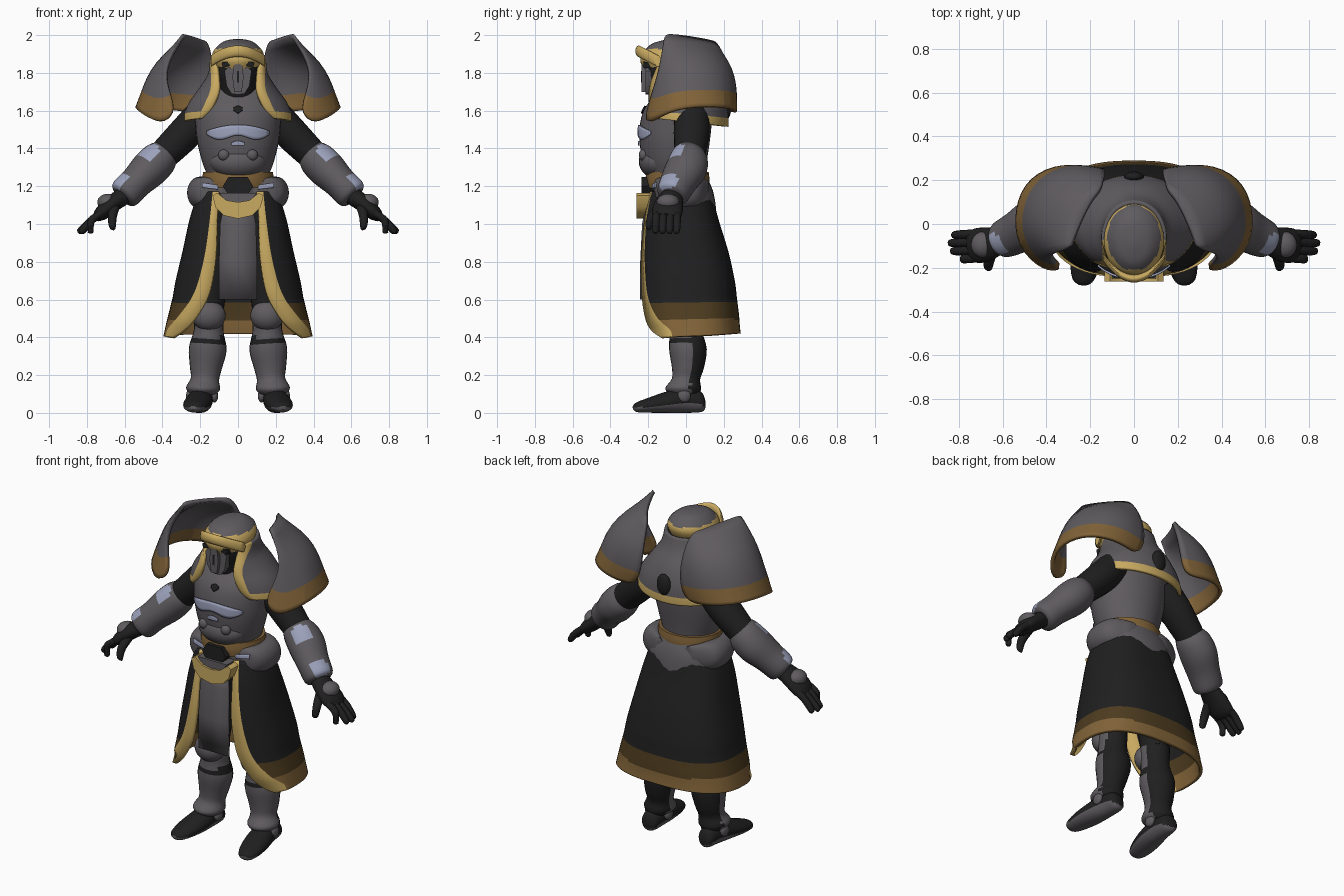
import bpy, bmesh, math
from mathutils import Vector
from mathutils.bvhtree import BVHTree

if "Cube" in bpy.data.objects:
    bpy.data.objects.remove(bpy.data.objects["Cube"], do_unlink=True)

COLOURS = {"grey_armour": (.115, .106, .115), "black_cloth": (.014, .014, .014),
           "bright_gold": (.58, .40, .12), "bronze": (.22, .125, .04),
           "dark_bronze": (.075, .045, .014), "pale_steel": (.33, .36, .50)}
MATS = {}
for key, rgb in COLOURS.items():
    m = bpy.data.materials.new(key)
    m.use_nodes = True
    m.diffuse_color = (*rgb, 1)
    m.node_tree.nodes["Principled BSDF"].inputs["Base Color"].default_value = (*rgb, 1)
    MATS[key] = m
GREY, BLACK, GOLD, BRONZE, DARK, STEEL = COLOURS


def make(name, bm, mat, mirror=False, solid=0, subsurf=0):
    """Finish a bmesh; mat is a colour name or a rule (centre, normal) -> name."""
    if solid == 0:
        bmesh.ops.recalc_face_normals(bm, faces=bm.faces)
    bm.normal_update()
    me = bpy.data.meshes.new(name)
    used = []
    for f in bm.faces:
        c = mat if isinstance(mat, str) else mat(f.calc_center_median(), f.normal)
        if c not in used:
            used.append(c)
            me.materials.append(MATS[c])
        f.material_index = used.index(c)
    bm.to_mesh(me)
    bm.free()
    me.shade_smooth()
    me.set_sharp_from_angle(angle=math.radians(40))
    ob = bpy.data.objects.new(name, me)
    bpy.context.collection.objects.link(ob)
    if mirror:
        ob.modifiers.new("mirror", "MIRROR")
    if subsurf:
        ob.modifiers.new("round", "SUBSURF").levels = subsurf
        ob.modifiers["round"].render_levels = subsurf
    if solid:
        s = ob.modifiers.new("thickness", "SOLIDIFY")
        s.thickness, s.offset = solid, 0
    return ob


def grid(rows, closed=False):
    bm = bmesh.new()
    vs = [[bm.verts.new(p) for p in r] for r in rows]
    n = len(vs[0])
    for a, b in zip(vs, vs[1:]):
        for i in range(n if closed else n - 1):
            j = (i + 1) % n
            bm.faces.new((a[i], a[j], b[j], b[i]))
    if closed:
        bm.faces.new(vs[0])
        bm.faces.new(vs[-1])
    return bm


def spline(pts, steps):
    """Smooth interpolation of any-length tuples."""
    out = []
    for i in range(len(pts) - 1):
        a, b, c, d = pts[max(i - 1, 0)], pts[i], pts[i + 1], pts[min(i + 2, len(pts) - 1)]
        for k in range(steps):
            t = k / steps
            out.append([q + .5 * t * (r - p + t * (2 * p - 5 * q + 4 * r - s + t * (3 * (q - r) + s - p)))
                        for p, q, r, s in zip(a, b, c, d)])
    return out + [list(pts[-1])]


def tube(name, pts, mat, ref=(1, 0, 0), sides=24, steps=4, **kw):
    """Loft of ellipses; each point is x, y, z, radius along ref, other radius."""
    d = (Vector(pts[-1][:3]) - Vector(pts[0][:3])).normalized()
    u = Vector(ref)
    u = (u - d * u.dot(d)).normalized()
    w = d.cross(u)
    rows = [[Vector(p[:3]) + u * p[3] * math.cos(a) + w * p[4] * math.sin(a)
             for a in (math.tau * i / sides for i in range(sides))]
            for p in spline(pts, steps)]
    return make(name, grid(rows, True), mat, **kw)


def shell(name, rows, mat, power=1.0, cols=20, steps=4):
    """Front-opening wrap; row is z, rx, ry, cy, half opening, trim width, rear lift."""
    out = []
    for z, rx, ry, cy, gap, trim, lift in spline(rows, steps):
        def ang(x):
            return -math.acos(min(x / rx, .995) ** (1 / power))
        a0, a1 = ang(gap), ang(gap + trim)
        line = []
        for t in [a0] + [a1 + (math.pi / 2 - a1) * i / cols for i in range(cols + 1)]:
            s = math.sin(t)
            line.append((rx * abs(math.cos(t)) ** power,
                         cy + math.copysign(ry * abs(s) ** power, s), z + lift * (s + 1) / 2))
        out.append(line)
    bm = grid(out)
    bm.faces.ensure_lookup_table()
    trims = {tuple(round(c, 4) for c in bm.faces[i].calc_center_median())
             for i in range(0, len(bm.faces), cols + 1)}
    make(name, bm, lambda c, n: GOLD if tuple(round(k, 4) for k in c) in trims else mat(c, n),
         mirror=True, solid=.02)


def ball(name, loc, size, mat, **kw):
    bm = bmesh.new()
    bmesh.ops.create_uvsphere(bm, u_segments=24, v_segments=14, radius=1)
    for v in bm.verts:
        v.co = Vector([a * b for a, b in zip(v.co, size)]) + Vector(loc)
    make(name, bm, mat, **kw)


def plate(name, outline, y0, y1, mat):
    """Extruded half outline of (x, z) reflected to both sides."""
    pts = outline + [(-x, z) for x, z in reversed(outline) if x > 0]
    bm = bmesh.new()
    a, b = ([bm.verts.new((x, y, z)) for x, z in pts] for y in (y0, y1))
    bm.faces.new(a)
    bm.faces.new(b)
    for i in range(len(a)):
        j = (i + 1) % len(a)
        bm.faces.new((a[i], a[j], b[j], b[i]))
    make(name, bm, mat)


def patch(name, base, x0, x1, low, high, mat, mirror=False):
    """Thin plate laid on the front of the base object."""
    tree = BVHTree.FromPolygons([v.co for v in base.data.vertices],
                                [p.vertices[:] for p in base.data.polygons])
    rows = []
    for k in range(5):
        line = []
        for i in range(17):
            x = x0 + (x1 - x0) * i / 16
            z = low(x) + (high(x) - low(x)) * k / 4
            hit = tree.ray_cast(Vector((x, -2, z)), Vector((0, 1, 0)))[0]
            if hit is None:
                hit = tree.find_nearest(Vector((x, -.2, z)))[0]
            line.append((x, hit.y - .005, z))
        rows.append(line)
    make(name, grid(rows), mat, mirror=mirror, solid=.009)


# Torso
torso = tube("torso", [(0, -.04, 1.13, .17, .13), (0, -.05, 1.25, .165, .15), (0, -.06, 1.33, .19, .17),
                       (0, -.06, 1.43, .215, .185), (0, -.055, 1.52, .225, .19), (0, -.04, 1.61, .23, .18),
                       (0, -.02, 1.69, .19, .14), (0, -.04, 1.75, .1, .09)], GREY, sides=40)
patch("chest_plate", torso, -.165, .165, lambda x: 1.455 + .015 * math.cos(x * 30) + .6 * x * x,
      lambda x: 1.525 - 1.2 * x * x, STEEL)
patch("sternum_plate", torso, -.035, .035, lambda x: 1.415, lambda x: 1.44 - 9 * x * x, STEEL)
patch("chest_gem", torso, -.024, .024, lambda x: 1.585 + abs(x) * .7, lambda x: 1.625 - abs(x) * .4, BLACK)
ball("abdomen", (0, -.15, 1.33), (.15, .10, .09), GREY)
ball("abdomen_knobs", (.075, -.225, 1.365), (.03, .025, .03), GREY, mirror=True)

# Belt, hips and waist front
tube("belt", [(0, -.045, 1.19, .19, .165), (0, -.045, 1.23, .19, .17), (0, -.045, 1.275, .185, .165)], BRONZE)
hips = tube("hip_plates", [(.11, -.17, 1.17, .03, .05), (.16, -.14, 1.17, .07, .075), (.20, -.05, 1.165, .068, .085),
                           (.18, .06, 1.17, .07, .08), (.10, .12, 1.18, .03, .05)], GREY, mirror=True)
patch("hip_edges", hips, .105, .19, lambda x: 1.17 + .12 * x, lambda x: 1.19 + .15 * x, STEEL, mirror=True)
tube("rear_plate", [(0, -.02, 1.22, .17, .13), (0, .02, 1.12, .225, .135), (0, .065, 1.03, .17, .105),
                    (0, .09, .99, .09, .075)], GREY)
plate("buckle", [(0, 1.25), (.05, 1.25), (.08, 1.20), (.05, 1.155), (0, 1.145)], -.235, -.15, BLACK)
plate("waist_crescent", [(0, 1.115), (.06, 1.125), (.11, 1.165), (.135, 1.15), (.12, 1.09), (.075, 1.045),
                         (0, 1.028)], -.262, -.19, GOLD)
plate("waist_guard", [(0, 1.165), (.10, 1.165), (.06, 1.115), (0, 1.105)], -.25, -.17, GREY)


# Robe skirt with gold front edges and a banded hem
def robe_colour(c, n):
    if c.z < .455 and c.y < -.09:
        return GOLD
    return BRONZE if c.z < .495 else DARK if c.z < .585 else BLACK


shell("robe_skirt", [(1.17, .20, .16, -.035, .10, .03, 0), (1.03, .245, .19, -.03, .11, .035, 0),
                     (.85, .285, .225, -.01, .115, .055, 0), (.70, .32, .243, .005, .135, .07, 0),
                     (.60, .338, .25, .01, .165, .08, .005), (.50, .362, .256, .015, .225, .09, .015),
                     (.44, .375, .258, .017, .28, .08, .022), (.39, .385, .26, .02, .345, .03, .03)],
      robe_colour, power=.78, cols=24, steps=5)
tabard = grid([[(x, y, z) for x in (-w, 0, w)] for z, w, y in
               ((1.12, .07, -.20), (1.0, .095, -.225), (.8, .1, -.235), (.6, .1, -.235))])
make("tabard", tabard, GREY, solid=.015)


# Mantle around the neck
def mantle_colour(c, n):
    return GOLD if c.z < 1.595 - .10 * (c.y + .2) else GREY


shell("mantle", [(1.87, .138, .155, -.06, .12, .022, 0), (1.79, .15, .17, -.045, .105, .03, 0),
                 (1.71, .20, .195, -.02, .10, .04, 0), (1.65, .25, .21, -.005, .12, .045, -.02),
                 (1.60, .275, .215, 0, .15, .04, -.04), (1.565, .28, .215, 0, .19, .03, -.05)], mantle_colour)
ball("back_gem", (0, .215, 1.62), (.045, .025, .065), BLACK)

# Head
tube("hood", [(0, -.075, 1.84, .125, .15), (0, -.075, 1.88, .138, .168), (0, -.075, 1.915, .13, .16),
              (0, -.08, 1.945, .105, .13), (0, -.085, 1.967, .07, .09), (0, -.09, 1.978, .015, .02)],
     lambda c, n: GOLD if c.z < 1.928 else GREY)
tube("neck", [(0, -.06, 1.58, .10, .09), (0, -.07, 1.7, .10, .11), (0, -.08, 1.8, .115, .135),
              (0, -.08, 1.88, .115, .14)], BLACK)
brow = [(x, -.25 + 5 * x * x, 1.915 - 2.6 * x * x, .018, .03) for x in (-.142, -.11, -.06, 0, .06, .11, .142)]
tube("brow", brow, GOLD, ref=(0, 1, 0), sides=16)
plate("face_mask", [(0, 1.85), (.045, 1.84), (.072, 1.81), (.06, 1.73), (.035, 1.69), (0, 1.685)],
      -.215, -.12, GREY)
plate("face_ridge", [(0, 1.85), (.022, 1.84), (.03, 1.78), (.02, 1.70), (0, 1.70)], -.235, -.2, GREY)
plate("face_slit", [(0, 1.81), (.006, 1.81), (.006, 1.75), (0, 1.75)], -.239, -.232, BLACK)
plate("eye_visor", [(0, 1.872), (.085, 1.855), (.08, 1.825), (.03, 1.845), (0, 1.85)], -.225, -.15, BLACK)

# Shoulder shields, each row running from the back round to the front
top = [(.15, .16, 1.96), (.18, .13, 1.965), (.21, .08, 1.975), (.24, .02, 1.985), (.27, -.05, 1.995),
       (.29, -.10, 2.0), (.29, -.11, 1.99)]
mid = [(.13, .23, 1.81), (.23, .26, 1.83), (.37, .20, 1.855), (.44, .09, 1.86), (.45, -.02, 1.85),
       (.42, -.11, 1.84), (.40, -.13, 1.82)]
rim = [(.14, .25, 1.66), (.30, .275, 1.675), (.45, .20, 1.69), (.51, .07, 1.69), (.51, -.07, 1.685),
       (.42, -.18, 1.635), (.35, -.18, 1.67)]
hem = [(.18, .235, 1.58), (.32, .275, 1.60), (.48, .21, 1.62), (.54, .07, 1.625), (.53, -.10, 1.60),
       (.41, -.21, 1.52), (.33, -.20, 1.59)]
make("shoulder_shields", grid([top, mid, rim, hem]), lambda c, n: BRONZE if c.z < 1.668 else GREY,
     mirror=True, subsurf=2, solid=.022)

# Arms
tube("upper_arms", [(.17, .03, 1.60, .09, .09), (.28, .03, 1.48, .095, .09), (.40, .02, 1.36, .08, .08)],
     BLACK, ref=(0, 1, 0), mirror=True)


def forearm_colour(c, n):
    elbow, wrist = Vector((.475, -.06, 1.385)), Vector((.63, -.10, 1.225))
    return STEEL if min((c - elbow).length, (c - wrist).length) < .055 else GREY


tube("forearms", [(.375, .025, 1.385, .075, .07), (.41, .02, 1.35, .10, .095), (.47, .0, 1.29, .11, .10),
                  (.54, -.04, 1.22, .098, .087), (.60, -.07, 1.16, .085, .085), (.615, -.075, 1.145, .06, .06)],
     forearm_colour, ref=(0, 1, 0), mirror=True)
tube("palms", [(.59, -.07, 1.16, .05, .05), (.66, -.09, 1.11, .075, .045), (.72, -.10, 1.06, .08, .04),
               (.75, -.105, 1.035, .06, .025)], BLACK, ref=(0, 1, 0), mirror=True)
ball("hand_guards", (.69, -.095, 1.115), (.055, .06, .045), GREY, mirror=True)
for i, label in enumerate(("little", "ring", "middle", "index")):
    y = -.045 - .037 * i
    reach = (.83, .845, .835, .79)[i]
    tube(label + "_fingers", [(.72, y, 1.06, .02, .022), (.775, y - .003, 1.02, .021, .021),
                              (reach - .01, y - .005, .965, .018, .018), (reach, y - .005, .952, .007, .007)],
         BLACK, ref=(0, 1, 0), sides=10, mirror=True)
tube("thumbs", [(.65, -.12, 1.10, .028, .028), (.665, -.18, 1.04, .024, .024), (.665, -.20, .985, .018, .018),
                (.66, -.20, .97, .007, .007)], BLACK, sides=10, mirror=True)

# Legs and boots
tube("thighs", [(.12, -.01, 1.08, .09, .11), (.14, 0, .8, .095, .105), (.155, 0, .55, .08, .085)],
     BLACK, mirror=True)
tube("shins", [(.155, .0, .62, .07, .075), (.155, -.005, .54, .083, .09), (.155, .0, .44, .078, .085),
               (.16, .01, .34, .10, .10), (.17, .01, .24, .085, .085), (.175, 0, .18, .075, .075),
               (.185, -.015, .13, .09, .095), (.19, -.01, .10, .07, .08)],
     lambda c, n: BLACK if n.y > .35 or .365 < c.z < .40 else GREY, mirror=True)
ball("knee_guards", (.155, -.055, .515), (.09, .07, .08), GREY, mirror=True)
tube("boots", [(.185, .10, .05, .025, .025), (.19, .08, .06, .05, .055), (.195, 0, .07, .062, .07),
               (.21, -.11, .055, .073, .055), (.225, -.20, .04, .066, .039), (.235, -.26, .03, .045, .026),
               (.238, -.28, .028, .015, .01)],
     lambda c, n: GREY if n.z < -.3 or c.z < .03 else BLACK, mirror=True)
for side, x in (("inner", .125), ("outer", .255)):
    ball(side + "_ankle_discs", (x, -.01, .09), (.02, .035, .035), GREY, mirror=True)
